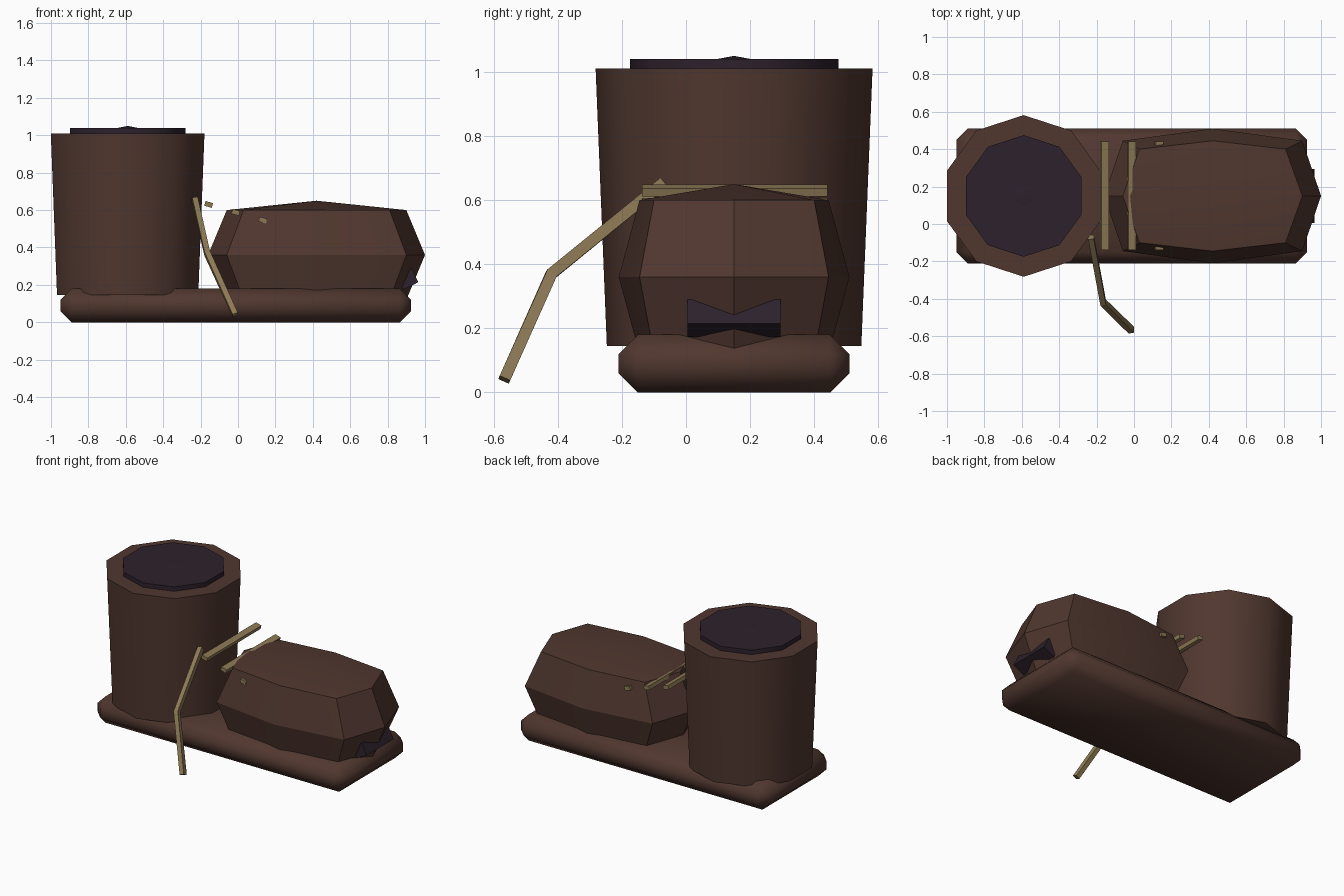
import bpy, bmesh, math
from mathutils import Vector, Matrix

cube = bpy.data.objects.get("Cube")
if cube:
    bpy.data.objects.remove(cube, do_unlink=True)


def material(name, rgb):
    m = bpy.data.materials.new(name)
    m.use_nodes = True
    m.diffuse_color = (*rgb, 1)
    m.node_tree.nodes["Principled BSDF"].inputs["Base Color"].default_value = (*rgb, 1)
    return m


BROWN = material("dark brown wood", (0.08, 0.038, 0.028))
PURPLE = material("dark purple", (0.026, 0.015, 0.025))
STRAW = material("straw yellow", (0.27, 0.195, 0.092))


def finish(name, bm, mat, angle=None):
    bmesh.ops.recalc_face_normals(bm, faces=bm.faces)
    mesh = bpy.data.meshes.new(name)
    bm.to_mesh(mesh)
    bm.free()
    mesh.materials.append(mat)
    ob = bpy.data.objects.new(name, mesh)
    bpy.context.collection.objects.link(ob)
    if angle:
        bpy.ops.object.select_all(action="DESELECT")
        ob.select_set(True)
        bpy.context.view_layer.objects.active = ob
        bpy.ops.object.shade_smooth_by_angle(angle=math.radians(angle))
    return ob


def box(name, centre, size, mat, tilt=0, chamfer=0, angle=None):
    bm = bmesh.new()
    bmesh.ops.create_cube(bm, size=1)
    bmesh.ops.scale(bm, vec=size, verts=bm.verts)
    if chamfer:
        bmesh.ops.bevel(bm, geom=bm.edges[:], offset=chamfer, segments=1, affect="EDGES")
    bmesh.ops.transform(bm, verts=bm.verts, matrix=Matrix.Translation(centre)
                        @ Matrix.Rotation(math.radians(tilt), 4, "Y"))
    return finish(name, bm, mat, angle)


def drum(name, z0, z1, r0, r1, mat):
    bm = bmesh.new()
    bmesh.ops.create_cone(bm, cap_ends=True, segments=10, radius1=r0, radius2=r1, depth=z1 - z0)
    bmesh.ops.translate(bm, verts=bm.verts, vec=(-0.59, 0.15, (z0 + z1) / 2))
    return finish(name, bm, mat, 40)


# Chamfered base slab
box("base", (-0.0125, 0.15, 0.09), (1.875, 0.72, 0.18), BROWN, chamfer=0.06, angle=50)

# Upright barrel with lid and shallow peak
drum("upright_barrel", 0.145, 1.01, 0.397, 0.432, BROWN)
drum("barrel_lid", 1.0, 1.04, 0.325, 0.325, PURPLE)
drum("lid_peak", 1.035, 1.05, 0.08, 0.0, PURPLE)

# Lying barrel: a subdivided cube whose edge and face centres bulge out
bm = bmesh.new()
bmesh.ops.create_cube(bm, size=2)
bmesh.ops.subdivide_edges(bm, edges=bm.edges[:], cuts=1, use_grid_fill=True)
REACH = ((0.39, 0.48, 0.58), (0.25, 0.295, 0.36), (0.24, 0.24, 0.29))
for v in bm.verts:
    zeros = sum(abs(c) < 0.1 for c in v.co)
    v.co = Vector([c * REACH[i][zeros] for i, c in enumerate(v.co)]) + Vector((0.42, 0.15, 0.36))
finish("lying_barrel", bm, BROWN, 20)

# Tilted block under the end of the lying barrel
box("end_block", (0.905, 0.15, 0.232), (0.09, 0.29, 0.085), PURPLE, tilt=-27)

# Row of crossbars stepping down onto the lying barrel
for i in range(3):
    box(f"crossbar_{i + 1}", (-0.157 + 0.145 * i, 0.152, 0.63 - 0.042 * i),
        (0.042, 0.58, 0.026), STRAW, tilt=16)

# Bent handle swept as a square rod
path = [Vector(p) for p in ((-0.23, -0.07, 0.655), (-0.165, -0.42, 0.37), (-0.015, -0.567, 0.04))]
bm = bmesh.new()
rings = []
for i, p in enumerate(path):
    before = (p - path[i - 1]).normalized() if i else Vector()
    after = (path[i + 1] - p).normalized() if i < len(path) - 1 else Vector()
    t = (before + after).normalized()
    side = t.cross(Vector((1, 0, 0))).normalized() * 0.018
    across = t.cross(side).normalized() * 0.015
    rings.append([bm.verts.new(p + a * side + b * across)
                  for a, b in ((1, 1), (1, -1), (-1, -1), (-1, 1))])
for a, b in zip(rings, rings[1:]):
    for k in range(4):
        bm.faces.new((a[k], a[(k + 1) % 4], b[(k + 1) % 4], b[k]))
bm.faces.new(rings[0])
bm.faces.new(rings[-1])
finish("bent_handle", bm, STRAW)
